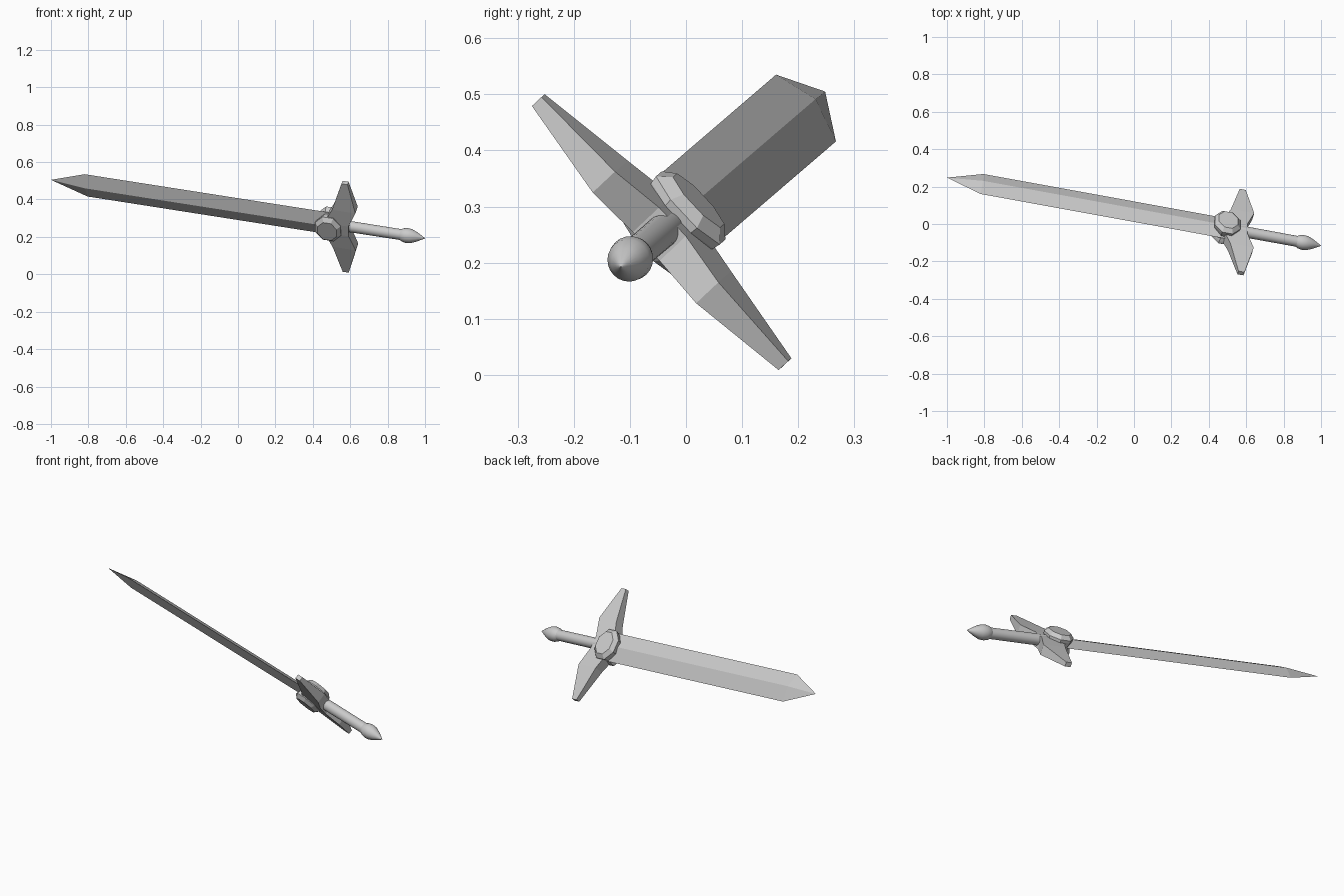
import bpy, bmesh, math
from mathutils import Matrix, Vector

if "Cube" in bpy.data.objects:
    bpy.data.objects.remove(bpy.data.objects["Cube"])

# Sword frame: u runs tip -> pommel, w across the blade, n through its thickness
TIP = Vector((-1.0, 0.248, 0.505))
u = Vector((0.972, -0.177, -0.152)).normalized()
w = Vector((-0.01, -0.683, 0.731))
w = (w - u * w.dot(u)).normalized()
n = u.cross(w)
FRAME = Matrix.Translation(TIP) @ Matrix((u, w, n)).transposed().to_4x4()


def make(name, verts, faces):
    me = bpy.data.meshes.new(name)
    me.from_pydata(verts, [], faces)
    bm = bmesh.new()
    bm.from_mesh(me)
    bmesh.ops.recalc_face_normals(bm, faces=bm.faces)
    bm.to_mesh(me)
    bm.free()
    ob = bpy.data.objects.new(name, me)
    ob.matrix_world = FRAME
    bpy.context.collection.objects.link(ob)
    return ob


def loft(name, rings):
    """Skin equal-sized rings and cap both ends."""
    k = len(rings[0])
    verts = [p for r in rings for p in r]
    faces = [(i * k + j, i * k + (j + 1) % k, (i + 1) * k + (j + 1) % k, (i + 1) * k + j)
             for i in range(len(rings) - 1) for j in range(k)]
    faces += [tuple(range(k)), tuple(range(len(verts) - k, len(verts)))]
    return make(name, verts, faces)


# Blade: diamond section with a faceted point
H, T = 0.08, 0.024
verts = [(0, 0, 0)]
for s, skew in ((0.193, 0.007), (1.58, 0)):
    verts += [(s - skew, H, 0), (s, 0, T), (s + skew, -H, 0), (s, 0, -T)]
faces = [(5, 6, 7, 8)]
for j in range(4):
    a, b = 1 + j, 1 + (j + 1) % 4
    faces += [(0, a, b), (a, b, b + 4, a + 4)]
make("blade", verts, faces)

# Guard: two swept wings, (blade side s, grip side s, half thickness) at each w
half = [(0.322, 1.605, 1.638, 0.012), (0.135, 1.555, 1.683, 0.028), (0.035, 1.51, 1.645, 0.033)]
stations = half + [(-a, b, c, d) for a, b, c, d in reversed(half)]
OFF = 0.006
loft("guard", [[(s0, y, OFF - t), (s1, y, OFF - t), (s1, y, OFF + t), (s0, y, OFF + t)]
               for y, s0, s1, t in stations])

# Faceted boss on each face of the blade
for side, label in ((1, "front_boss"), (-1, "back_boss")):
    rings = []
    for h, f in ((0.0, 0.85), (0.028, 0.97), (0.042, 1.0), (0.062, 0.74)):
        rings.append([(1.533 + 0.076 * f * math.cos(math.radians(a)),
                       -0.003 + 0.09 * f * math.sin(math.radians(a)), side * h)
                      for a in (22.5 + 45 * i for i in range(8))])
    loft(label, rings)


# Round grip and pointed pommel
def lathe(name, profile, k=24):
    ob = loft(name, [[(s, r * math.cos(math.tau * i / k), r * math.sin(math.tau * i / k))
                      for i in range(k)] for s, r in profile])
    bpy.ops.object.select_all(action='DESELECT')
    ob.select_set(True)
    bpy.context.view_layer.objects.active = ob
    bpy.ops.object.shade_smooth_by_angle(angle=math.radians(35))


lathe("grip", [(1.58, 0.03), (1.95, 0.029)])
lathe("pommel", [(1.92, 0.028), (1.935, 0.036), (1.955, 0.04), (1.98, 0.038),
                 (2.01, 0.026), (2.04, 0.01), (2.056, 0.001)])
